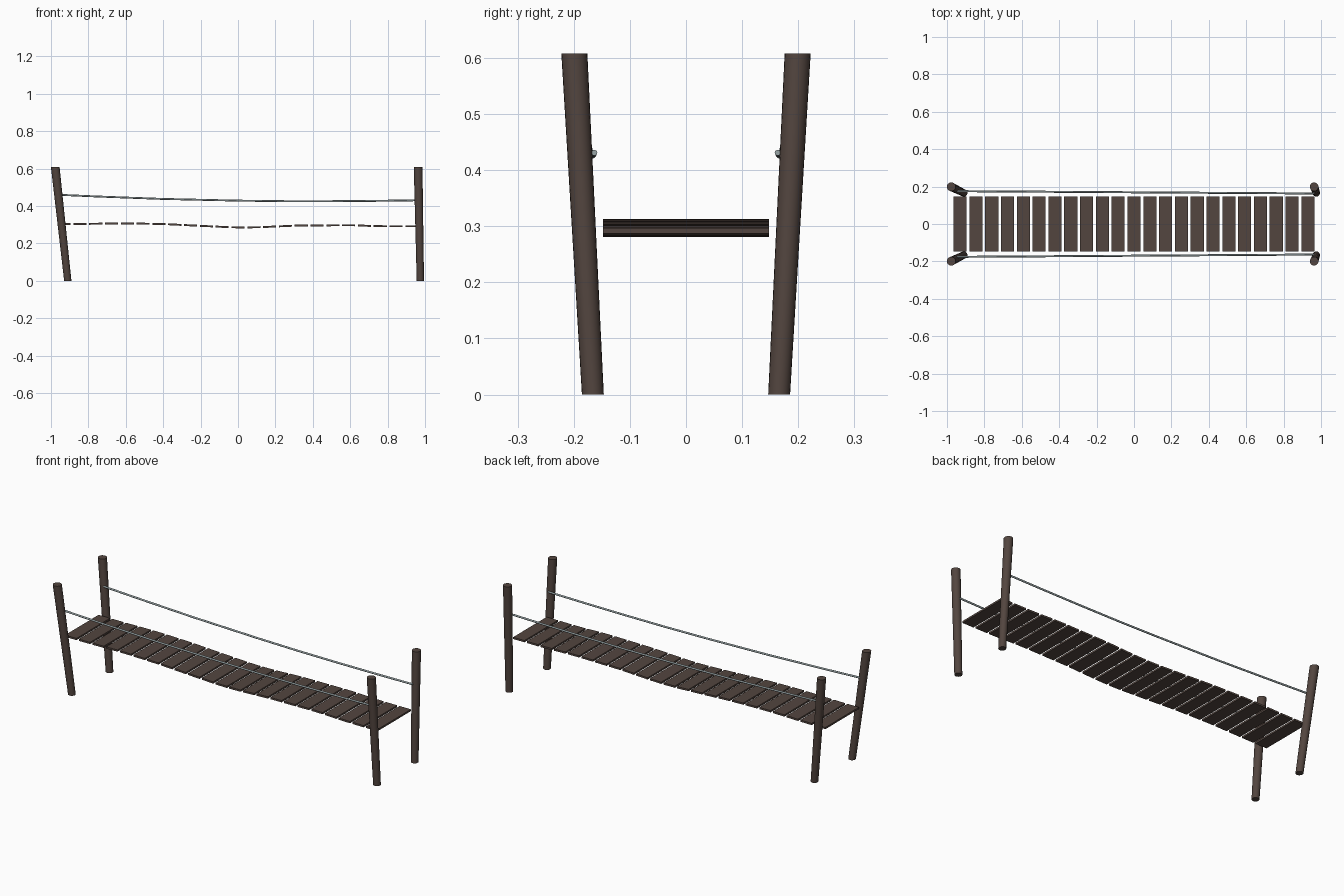
import bpy, bmesh, math
from mathutils import Vector

if "Cube" in bpy.data.objects:
    bpy.data.objects.remove(bpy.data.objects["Cube"])


def material(name, rgb):
    m = bpy.data.materials.new(name)
    m.diffuse_color = (*rgb, 1)
    m.use_nodes = True
    m.node_tree.nodes["Principled BSDF"].inputs["Base Color"].default_value = m.diffuse_color
    return m


wood = material("dark_wood", (0.086, 0.060, 0.050))
rope_grey = material("rope_grey", (0.32, 0.38, 0.39))


def finish(name, bm, mat, smooth):
    bmesh.ops.recalc_face_normals(bm, faces=bm.faces)
    me = bpy.data.meshes.new(name)
    bm.to_mesh(me)
    bm.free()
    ob = bpy.data.objects.new(name, me)
    bpy.context.collection.objects.link(ob)
    me.materials.append(mat)
    if smooth:
        bpy.context.view_layer.objects.active = ob
        ob.select_set(True)
        bpy.ops.object.shade_smooth_by_angle(angle=math.radians(40))
        ob.select_set(False)


def tube(name, points, radii, axis, sides, mat):
    """Sweep a circle lying square to the x or z axis through the points."""
    bm = bmesh.new()
    rings = []
    for p, r in zip(points, radii):
        ring = []
        for i in range(sides):
            a = 2 * math.pi * i / sides
            c, s = r * math.cos(a), r * math.sin(a)
            off = Vector((c, s, 0)) if axis == "z" else Vector((0, c, s))
            ring.append(bm.verts.new(Vector(p) + off))
        rings.append(ring)
    for a, b in zip(rings, rings[1:]):
        for i in range(sides):
            j = (i + 1) % sides
            bm.faces.new((a[i], a[j], b[j], b[i]))
    bm.faces.new(rings[0])
    bm.faces.new(rings[-1])
    finish(name, bm, mat, True)


def lerp_curve(table, x):
    for (x0, z0), (x1, z1) in zip(table, table[1:]):
        if x <= x1:
            t = (x - x0) / (x1 - x0)
            return z0 + (z1 - z0) * t
    return table[-1][1]


# Leaning posts and sagging hand ropes, mirrored front to back
rope_path = [(-0.955, 0.460), (-0.75, 0.451), (-0.4, 0.438), (0.0, 0.429),
             (0.25, 0.426), (0.5, 0.426), (0.75, 0.428), (0.965, 0.431)]
for side, label in ((-1, "front"), (1, "back")):
    for end, x0, x1 in (("left", -0.910, -0.977), ("right", 0.975, 0.963)):
        tube(f"{label}_{end}_post",
             [(x0, side * 0.166, 0), (x1, side * 0.199, 0.608)],
             [0.0195, 0.0232], "z", 20, wood)
    pts = [(x, side * (0.1695 - 0.0065 * x), z) for x, z in rope_path]
    tube(f"{label}_hand_rope", pts, [0.0052] * len(pts), "x", 10, rope_grey)

# Deck planks following a gently waved line
deck = [(-1.0, 0.304), (-0.85, 0.304), (-0.6, 0.308), (-0.38, 0.303), (-0.2, 0.294),
        (0.0, 0.285), (0.12, 0.287), (0.3, 0.295), (0.6, 0.298), (0.75, 0.292), (1.0, 0.292)]
count, pitch, width, thick = 23, 0.0845, 0.070, 0.010
for n in range(count):
    x = (n - count // 2) * pitch
    za, zb = lerp_curve(deck, x - width / 2), lerp_curve(deck, x + width / 2)
    bm = bmesh.new()
    bmesh.ops.create_cube(bm, size=1)
    for v in bm.verts:
        z = zb if v.co.x > 0 else za
        v.co = Vector((x + v.co.x * width, v.co.y * 0.296, z + v.co.z * thick))
    finish(f"deck_plank_{n + 1}", bm, wood, False)
